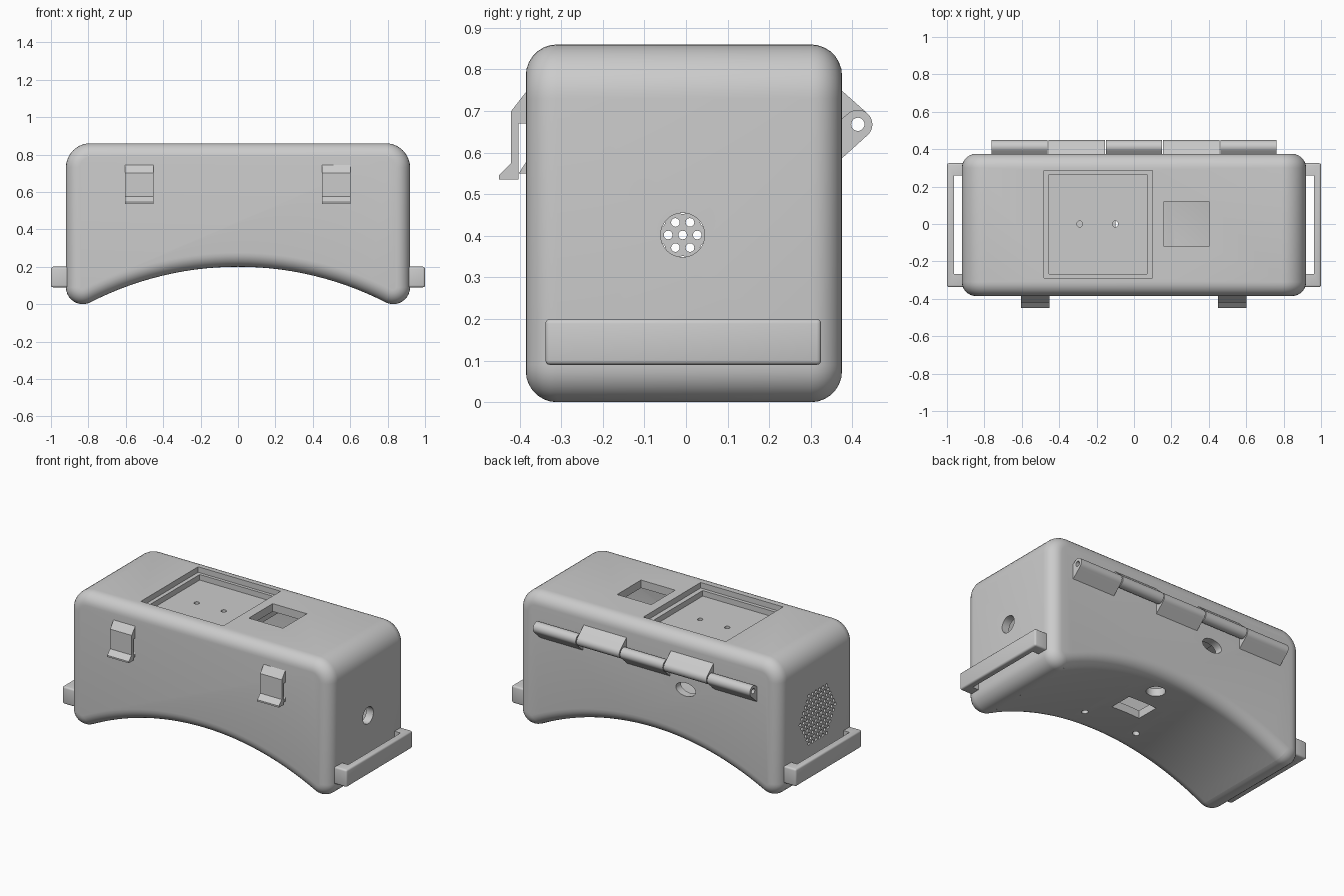
import bpy, bmesh, math
from mathutils import Matrix, Vector

if "Cube" in bpy.data.objects:
    bpy.data.objects.remove(bpy.data.objects["Cube"])

grey = bpy.data.materials.new("light grey plastic")
grey.diffuse_color = (0.6, 0.6, 0.6, 1)
grey.use_nodes = True
grey.node_tree.nodes["Principled BSDF"].inputs["Base Color"].default_value = grey.diffuse_color
YC = -0.005          # middle of the case in y


def finish(name, bm):
    bmesh.ops.recalc_face_normals(bm, faces=bm.faces)
    me = bpy.data.meshes.new(name)
    bm.to_mesh(me)
    bm.free()
    me.materials.append(grey)
    ob = bpy.data.objects.new(name, me)
    bpy.context.collection.objects.link(ob)
    return ob


def box(name, lo, hi, bevel=0):
    bm = bmesh.new()
    size = Vector(hi) - Vector(lo)
    mid = (Vector(hi) + Vector(lo)) / 2
    bmesh.ops.create_cube(bm, size=1, matrix=Matrix.Translation(mid) @ Matrix.Diagonal((*size, 1)))
    if bevel:
        bmesh.ops.bevel(bm, geom=bm.edges[:], offset=bevel, segments=3, affect='EDGES', profile=0.5)
    return finish(name, bm)


def rods(name, centres, r, length, axis, sides=24, stretch=1):
    """Cylinders along one axis; stretch widens them in x."""
    turn = {'X': Matrix.Rotation(math.pi / 2, 4, 'Y'), 'Y': Matrix.Rotation(math.pi / 2, 4, 'X'),
            'Z': Matrix.Identity(4)}[axis]
    bm = bmesh.new()
    for c in centres:
        bmesh.ops.create_cone(bm, cap_ends=True, segments=sides, radius1=r, radius2=r, depth=length,
                              matrix=Matrix.Translation(c) @ Matrix.Diagonal((stretch, 1, 1, 1)) @ turn)
    return finish(name, bm)


def cut(ob, cutter):
    m = ob.modifiers.new("cut", 'BOOLEAN')
    m.operation, m.solver, m.object = 'DIFFERENCE', 'EXACT', cutter
    dg = bpy.context.evaluated_depsgraph_get()
    me = bpy.data.meshes.new_from_object(ob.evaluated_get(dg))
    ob.modifiers.clear()
    ob.data = me
    bpy.data.objects.remove(cutter)


def prism(name, pts, x0, x1):
    """Extrude a (y, z) outline along x."""
    bm = bmesh.new()
    f = bm.faces.new([bm.verts.new((x0, y, z)) for y, z in pts])
    r = bmesh.ops.extrude_face_region(bm, geom=[f])
    bmesh.ops.translate(bm, verts=[v for v in r['geom'] if isinstance(v, bmesh.types.BMVert)],
                        vec=(x1 - x0, 0, 0))
    return finish(name, bm)


def outline(d):
    """Case outline in x, z, moved inward by d: four rounded corners and an arched underside."""
    rt, rb, ra = 0.13, 0.09, 1.732
    tilt = math.atan2(0.09 - 0.2 + ra, 0.83)
    arcs = [(0.83, 0.09, rb - d, tilt - math.pi, 0, 10),
            (0.79, 0.73, rt - d, 0, math.pi / 2, 10),
            (-0.79, 0.73, rt - d, math.pi / 2, math.pi, 10),
            (-0.83, 0.09, rb - d, math.pi, 2 * math.pi - tilt, 10),
            (0, 0.2 - ra, ra + d, math.pi - tilt, tilt, 28)]
    pts = []
    for cx, cz, r, a0, a1, n in arcs:
        for i in range(n + 1):
            a = a0 + (a1 - a0) * i / n
            p = (cx + r * math.cos(a), cz + r * math.sin(a))
            if all(math.dist(p, q) > 1e-5 for q in pts[-1:] + pts[:1]):
                pts.append(p)
    return pts


def case_solid(name, inset, fillet, steps):
    half = 0.38 - inset
    rings = []
    for s in (-1, 1):
        ring = []
        for k in range(steps + 1):
            a = math.pi / 2 * k / steps
            ring.append((YC + s * (half - fillet * (1 - math.sin(a))), inset + fillet * (1 - math.cos(a))))
        rings += ring[::-1] if s < 0 else ring
    # first half runs front cap -> side wall, second half runs side wall -> back cap
    rings = sorted(rings)
    bm = bmesh.new()
    loops = [[bm.verts.new((x, y, z)) for x, z in outline(d)] for y, d in rings]
    for a, b in zip(loops, loops[1:]):
        n = len(a)
        for i in range(n):
            bm.faces.new((a[i], a[(i + 1) % n], b[(i + 1) % n], b[i]))
    bm.faces.new(loops[0])
    bm.faces.new(loops[-1])
    return finish(name, bm)


# Hollow case, with a tray left under the top recess
case = case_solid("case", 0, 0.075, 7)
cavity = case_solid("cavity", 0.05, 0.025, 3)
cut(cavity, box("tray", (-0.51, -0.32, 0.755), (0.13, 0.31, 0.9)))
cut(case, cavity)
# Stepped recess, its two pin holes and the square window
cut(case, box("recess", (-0.48, -0.29, 0.825), (0.10, 0.285, 0.95)))
cut(case, box("recess_step", (-0.455, -0.268, 0.79), (0.07, 0.265, 0.9)))
cut(case, rods("pins", [(-0.29, 0, 0.78), (-0.10, 0, 0.78)], 0.016, 0.2, 'Z', 16))
cut(case, box("window", (0.16, -0.12, 0.75), (0.40, 0.12, 0.95)))
# Underside openings
cut(case, box("sensor", (-0.10, -0.075, 0.1), (0.10, 0.075, 0.35)))
cut(case, rods("port", [(0.02, 0.215, 0.2)], 0.055, 0.3, 'Z'))
cut(case, rods("screws", [(s * 0.188, -0.207, 0.2) for s in (-1, 1)], 0.02, 0.3, 'Z', 16))
# Round hole on the right, oval hole at the back
cut(case, rods("side_hole", [(0.9, -0.008, 0.402)], 0.053, 0.2, 'X', 32))
cut(case, rods("oval", [(-0.26, 0.36, 0.53)], 0.042, 0.2, 'Y', 32, 1.65))
# Honeycomb grille on the left
grid = []
for row in range(-6, 7):
    for col in range(-7, 8):
        y, z = 0.035 * (col + 0.5 * (row % 2)), 0.0303 * row
        if math.hypot(y, z) < 0.178:
            grid.append((-0.9, YC - 0.003 + y, 0.402 + z))
cut(case, rods("grille", grid, 0.0105, 0.2, 'X', 12))

# Strap loops on both ends
for side, s in (("left", -1), ("right", 1)):
    def span(a, b):
        return min(s * a, s * b), max(s * a, s * b)
    x0, x1 = span(0.89, 1.0)
    loop = box("strap_loop_" + side, (x0, -0.338, 0.09), (x1, 0.325, 0.2), 0.011)
    x0, x1 = span(0.85, 0.962)
    cut(loop, box("strap_gap", (x0, -0.268, 0.0), (x1, 0.258, 0.3)))

# Hinge knuckles: alternately webbed down to the case and up to the lid
for i in range(5):
    x0 = -0.762 + i * 0.306
    web = [(0.36, 0.573), (0.36, 0.67)] if i % 2 == 0 else [(0.36, 0.762), (0.36, 0.666)]
    bm = bmesh.new()
    pts = [(0.413 + 0.035 * math.cos(math.tau * k / 28), 0.668 + 0.035 * math.sin(math.tau * k / 28))
           for k in range(28)] + web
    for x in (x0, x0 + 0.3):
        for y, z in pts:
            bm.verts.new((x, y, z))
    r = bmesh.ops.convex_hull(bm, input=bm.verts[:])
    junk = {v for v in r['geom_interior'] if isinstance(v, bmesh.types.BMVert)}
    bmesh.ops.delete(bm, geom=list(junk), context='VERTS')
    bmesh.ops.dissolve_limit(bm, angle_limit=0.01, verts=bm.verts[:], edges=bm.edges[:])
    knuckle = finish("hinge_knuckle_%d" % (i + 1), bm)
    cut(knuckle, rods("bore", [(x0 + 0.15, 0.413, 0.668)], 0.016, 0.5, 'X', 20))

# Front latches with the catches behind them
arm = [(-0.375, 0.758), (-0.42, 0.70), (-0.42, 0.575), (-0.45, 0.545), (-0.45, 0.535),
       (-0.403, 0.535), (-0.403, 0.67), (-0.375, 0.67)]
catch = [(-0.375, 0.592), (-0.402, 0.55), (-0.375, 0.55)]
for side, x in (("left", -0.605), ("right", 0.45)):
    prism("latch_" + side, arm, x, x + 0.152)
    prism("latch_catch_" + side, catch, x, x + 0.152)

# Smooth shading with sharp edges kept
bpy.ops.object.select_all(action='DESELECT')
for ob in bpy.context.scene.objects:
    ob.select_set(True)
    bpy.context.view_layer.objects.active = ob
bpy.ops.object.shade_smooth_by_angle(angle=math.radians(32))
